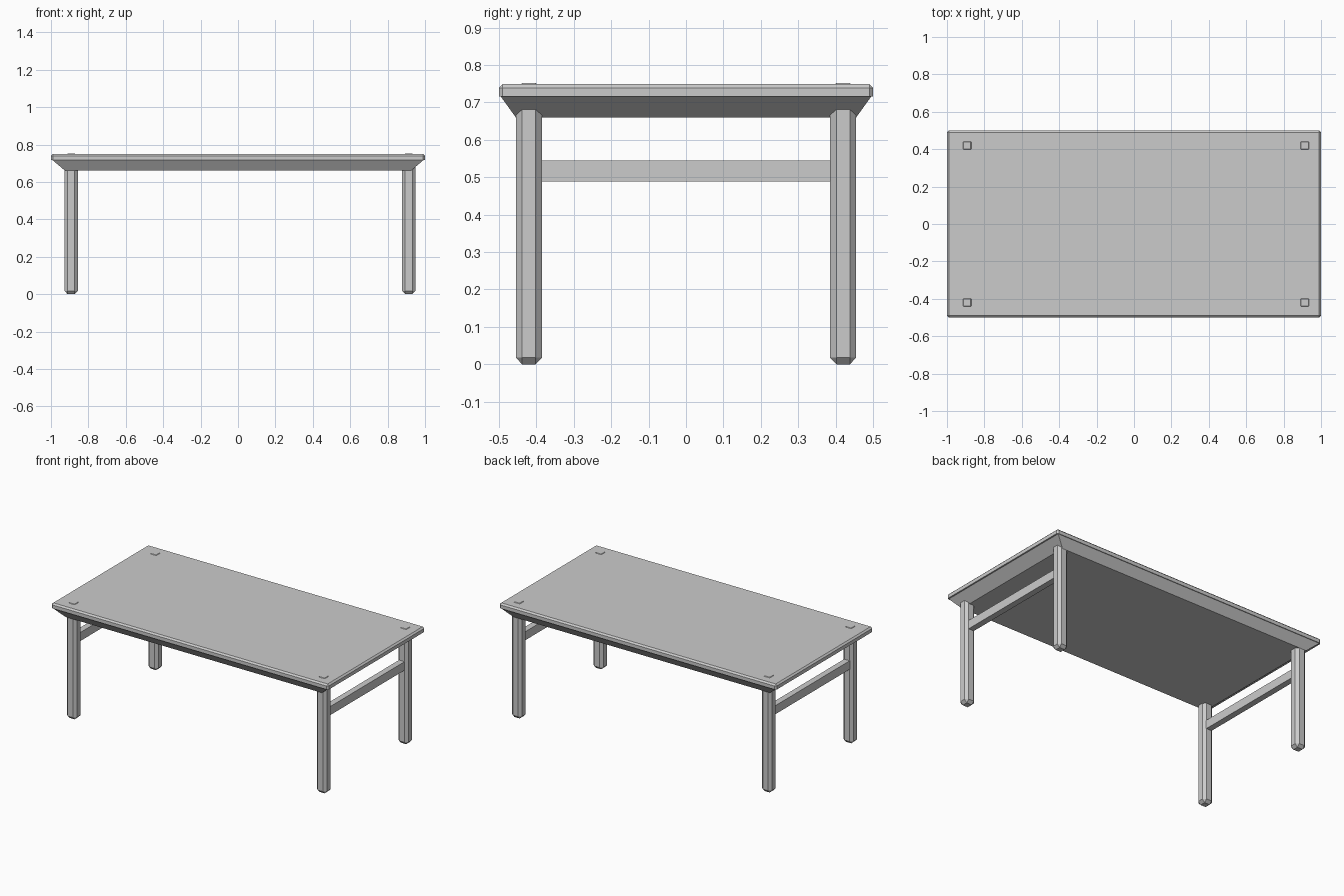
import bpy, bmesh

if "Cube" in bpy.data.objects:
    bpy.data.objects.remove(bpy.data.objects["Cube"])


def add_object(name, bm):
    bmesh.ops.recalc_face_normals(bm, faces=bm.faces)
    mesh = bpy.data.meshes.new(name)
    bm.to_mesh(mesh)
    bm.free()
    obj = bpy.data.objects.new(name, mesh)
    bpy.context.collection.objects.link(obj)
    return obj


def box(name, center, size, chamfer=None):
    """Box with optional chamfer; chamfer = bevel as a fraction of a unit cube,
    then z of the end rings is set to an absolute depth."""
    bm = bmesh.new()
    bmesh.ops.create_cube(bm, size=1)
    if chamfer:
        frac, depth = chamfer
        bmesh.ops.bevel(bm, geom=bm.edges[:], offset=frac, segments=1,
                        affect='EDGES')
        for v in bm.verts:
            if abs(v.co.z) < 0.499:
                v.co.z = (0.5 - depth / size[2]) * (1 if v.co.z > 0 else -1)
    for v in bm.verts:
        v.co = [c + s * p for c, s, p in zip(center, size, v.co)]
    return add_object(name, bm)


# Table top slab: small chamfer on the top and corner edges
bm = bmesh.new()
bmesh.ops.create_cube(bm, size=1)
for v in bm.verts:
    v.co = (v.co.x * 2, v.co.y, 0.7325 + v.co.z * 0.033)
edges = [e for e in bm.edges if max(v.co.z for v in e.verts) > 0.74]
bmesh.ops.bevel(bm, geom=edges, offset=0.01, segments=1, affect='EDGES')
add_object("table_top", bm)

# Sloping underside that narrows downwards
bm = bmesh.new()
bmesh.ops.create_cube(bm, size=2)
for v in bm.verts:
    x, y, z = (0.992, 0.496, 0.717) if v.co.z > 0 else (0.925, 0.455, 0.66)
    v.co = (v.co.x * x, v.co.y * y, z)
add_object("tapered_underside", bm)

# Legs with chamfered corners and a cross rail at each end
for side, x in (("left", -0.892), ("right", 0.913)):
    for end, y in (("front", -0.42), ("back", 0.42)):
        box(f"{end}_{side}_leg", (x, y, 0.376), (0.073, 0.07, 0.752),
            (0.24, 0.018))
    box(f"{side}_rail", (x, 0, 0.517), (0.04, 0.78, 0.056))
